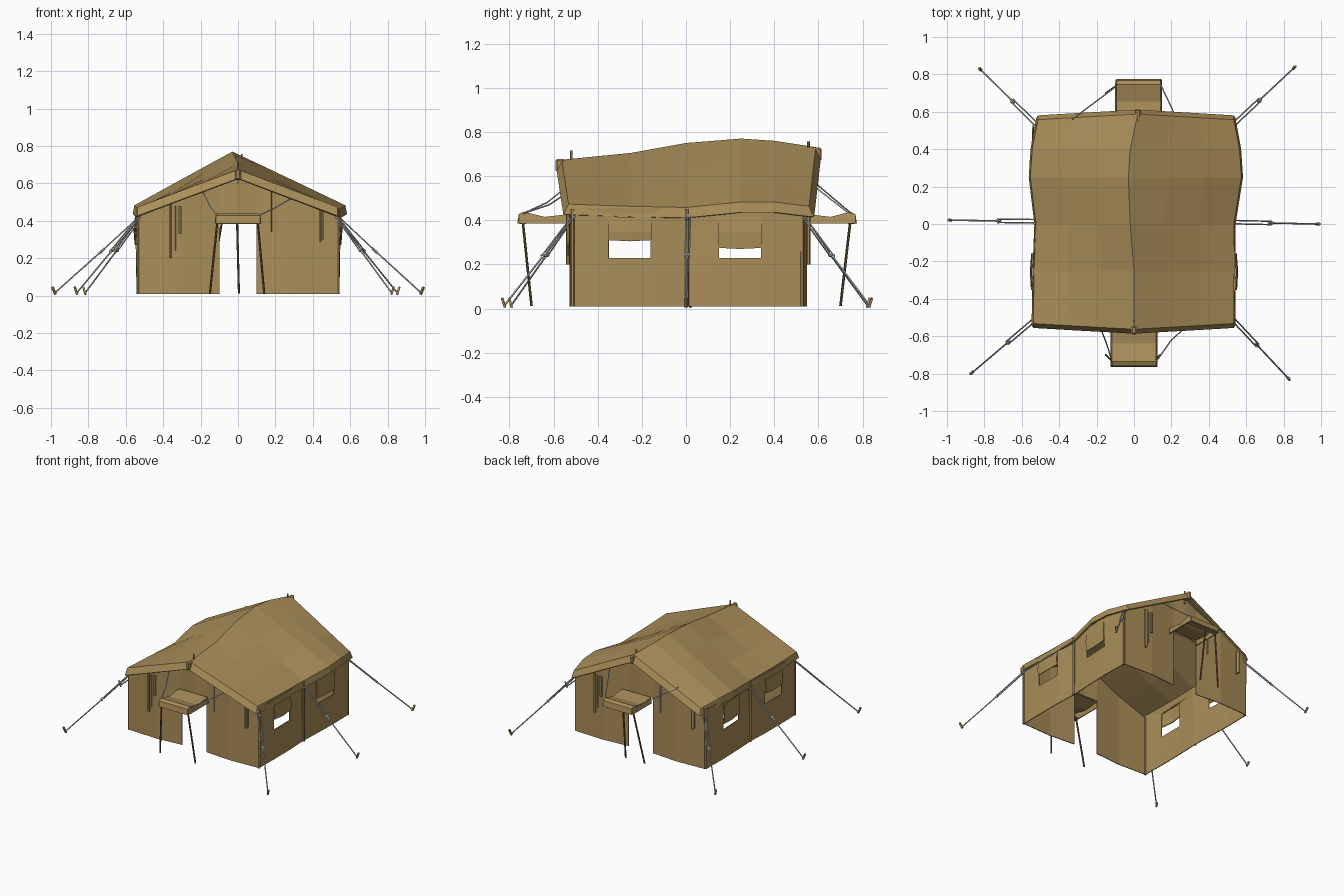
import bpy, bmesh, math
from mathutils import Vector

if "Cube" in bpy.data.objects:
    bpy.data.objects.remove(bpy.data.objects["Cube"])

tan = bpy.data.materials.new("canvas")
tan.diffuse_color = (0.40, 0.27, 0.10, 1)
tan.use_nodes = True
tan.node_tree.nodes["Principled BSDF"].inputs["Base Color"].default_value = tan.diffuse_color
wood = bpy.data.materials.new("wood")
wood.diffuse_color = (0.16, 0.10, 0.04, 1)
wood.use_nodes = True
wood.node_tree.nodes["Principled BSDF"].inputs["Base Color"].default_value = wood.diffuse_color


def finish(bm, name, mat=None, thick=0):
    bmesh.ops.recalc_face_normals(bm, faces=bm.faces)
    me = bpy.data.meshes.new(name)
    bm.to_mesh(me)
    bm.free()
    ob = bpy.data.objects.new(name, me)
    bpy.context.collection.objects.link(ob)
    if mat:
        me.materials.append(mat)
    if thick:
        m = ob.modifiers.new("thickness", 'SOLIDIFY')
        m.thickness = thick
        m.offset = 0
    return ob


def sheet(name, rows, skip=(), mat=tan, thick=0.006):
    """Cloth from rows of points; skip lists open (row, column) cells."""
    bm = bmesh.new()
    v = [[bm.verts.new(p) for p in r] for r in rows]
    for i in range(len(v) - 1):
        for j in range(len(v[0]) - 1):
            if (i, j) not in skip:
                bm.faces.new((v[i][j], v[i][j + 1], v[i + 1][j + 1], v[i + 1][j]))
    bmesh.ops.delete(bm, geom=[w for w in bm.verts if not w.link_faces], context='VERTS')
    return finish(bm, name, mat, thick)


def rods(name, paths, r, mat=None, sides=6):
    """Straight rods along every segment of the paths."""
    bm = bmesh.new()
    for path in paths:
        for a, b in zip(path, path[1:]):
            a, b = Vector(a), Vector(b)
            d = b - a
            m = d.to_track_quat('Z', 'Y').to_matrix().to_4x4()
            m.translation = (a + b) / 2
            bmesh.ops.create_cone(bm, cap_ends=True, segments=sides, radius1=r,
                                  radius2=r, depth=d.length, matrix=m)
    return finish(bm, name, mat)


# Roof: stations of y, ridge x, ridge z, left eave x, right eave x, eave z
stations = [(-.53, 0, .67, -.535, .53, .47), (-.25, 0, .70, -.53, .53, .46),
            (0, -.02, .745, -.52, .53, .455), (.25, -.03, .765, -.55, .57, .48),
            (.40, -.02, .755, -.54, .56, .48), (.555, .02, .727, -.51, .53, .46)]


def roof_row(s, end=0, drop=0):
    y, rx, rz, lx, ex, ez = s
    pts = [(lx - .008, y + end * .01, ez - .045)]
    for edge, ts in ((lx, (0, .33, .67, 1)), (ex, (.67, .33, 0))):
        for t in ts:
            pts.append((edge + (rx - edge) * t, y + end * (.03 * t + .022 * drop),
                        ez + (rz - ez) * t - .045 * drop))
    pts.append((ex + .008, y + end * .01, ez - .045))
    return pts


rows = [roof_row(s, -1 if i == 0 else 1 if i == 5 else 0) for i, s in enumerate(stations)]
sheet("roof", [roof_row(stations[0], -1, 1)] + rows + [roof_row(stations[5], 1, 1)], thick=.01)

# Side walls with window openings, and part-lowered window flaps
ys = [-.52, -.35, -.16, 0, .15, .34, .53]
bulge = [0, .008, .006, -.012, .004, .018, .01]
for name, s in (("right", 1), ("left", -1)):
    def wx(j, z):
        return s * (.532 + bulge[j] * (.4 + z))
    sheet(name + "_wall", [[(wx(j, z), y, z) for j, y in enumerate(ys)]
                           for z in (.01, .23, .30, .41, .455)], skip=((1, 1), (1, 4), (2, 1), (2, 4)))
    for k, (j, zb) in enumerate(((1, .31), (4, .275))):
        ym = (ys[j] + ys[j + 1]) / 2
        sheet(f"{name}_window_flap_{k}",
              [[(wx(j, z) + s * o, ys[j] - .003, z), (wx(j, z) + s * (o + .006), ym, z - d),
                (wx(j + 1, z) + s * o, ys[j + 1] + .003, z)]
               for z, o, d in ((.415, .004, 0), (.35, .01, 0), (zb, .006, .005))])

# End walls with doorway
xs = [-.53, -.3, -.1, 0, .1, .3, .53]
bow = [0, .01, -.006, 0, -.006, .01, 0]
for name, y, s, ridge in (("front", -.515, -1, .66), ("back", .535, 1, .715)):
    sheet(name + "_wall", [[(x, y + s * bow[j], z if z < .43 else .45 + (ridge - .45) * (1 - abs(x) / .53))
                            for j, x in enumerate(xs)] for z in (.01, .22, .42, .9)],
          skip=[(i, j) for i in (0, 1) for j in (2, 3)])

# Door canopies
for name, y0, y1, cx in (("front", -.525, -.755, 0), ("back", .545, .765, .025)):
    s = 1 if y1 > 0 else -1
    ym = (y0 + y1) / 2
    w = .115
    rows = [[(cx + k * a, y, z if a < w + .004 else .385) for k, a in
             ((-1, w + .006), (-1, w), (1, w), (1, w + .006))]
            for y, z in ((y0, .425), (ym, .412), (y1 - s * .02, .435), (y1, .425), (y1 + s * .005, .385))]
    sheet(name + "_canopy", rows, thick=.009)
    # thin hem under the outer edge
    sheet(name + "_canopy_hem", [[(cx + k * w, y1 - s * d, .385) for k in (-1, 1)] for d in (0, .03)])

rods("canopy_poles", [[(-.11, -.74, .40), (-.15, -.70, .012)], [(.105, -.74, .40), (.14, -.70, .012)],
                      [(-.085, .745, .40), (-.15, .70, .012)], [(-.005, .745, .40), (.005, .70, .012)]],
     .006, wood)
rods("canopy_ropes", [[(-.115, -.74, .43), (-.15, -.63, .48), (-.19, -.53, .56)],
                      [(.115, -.74, .43), (.20, -.62, .47), (.30, -.53, .53)],
                      [(-.09, .74, .43), (-.33, .56, .57)], [(.14, .75, .43), (.23, .56, .59)]], .0035, None, 4)

# Wall poles and ridge pegs
rods("wall_poles", [[(x, y, .01), (x, y, .45)] for x in (-.532, .535) for y in (-.515, .005, .525)],
     .009, tan, 6)
rods("ridge_pegs", [[(0, -.52, .60), (0, -.52, .715)], [(.02, .555, .66), (.02, .555, .757)]], .006, tan)
for name, p in (("front_ridge_cap", (0, -.568, .648)), ("back_ridge_cap", (.022, .592, .70))):
    bm = bmesh.new()
    bmesh.ops.create_cube(bm, size=1)
    bmesh.ops.scale(bm, vec=(.03, .045, .06), verts=bm.verts)
    bmesh.ops.bevel(bm, geom=bm.edges[:], offset=.008, segments=1, affect='EDGES')
    bmesh.ops.translate(bm, vec=p, verts=bm.verts)
    finish(bm, name, tan)

# Hanging ties on both end walls
for name, y, s in (("front", -.535, 1), ("back", .555, -1)):
    rods(name + "_ties", [[(s * x, y, a), (s * x, y, b)] for x, a, b in
                          ((-.36, .20, .49), (-.31, .33, .48), (.44, .29, .46), (.45, .30, .46))], .009, tan)
    rods(name + "_cords", [[(s * x, y, a), (s * x, y, b)] for x, a, b in
                           ((-.335, .24, .48), (.18, .34, .57))], .003, None, 4)

# Guy ropes: doubled top half, tensioner, single lower half, stake
double, lower, tension, stakes = [], [], [], []
for ax, ay, fx, fy in ((.53, -.51, .82, -.82), (-.53, -.51, -.86, -.79), (.53, .53, .85, .83),
                       (-.52, .53, -.815, .82), (.54, .01, .975, .0), (-.53, .015, -.975, .02)):
    a, f = Vector((ax, ay, .42)), Vector((fx, fy, .012))
    out = Vector((fx - ax, fy - ay, 0)).normalized()
    side = Vector((-out.y, out.x, 0)) * .009
    m = a.lerp(f, .44)
    double += [[a + side, m + side], [a - side, m - side]]
    tension += [[m - side * 1.5, m + side * 1.5], [m - (f - a) * .03, m + (f - a) * .03]]
    lower.append([m, f + Vector((0, 0, .006))])
    stakes.append([f - Vector((0, 0, .006)), f + out * .018 + Vector((0, 0, .035))])
rods("guy_ropes_double", double, .004, None, 5)
rods("guy_ropes_lower", lower, .0045, None, 5)
rods("rope_tensioners", tension, .007, None, 4)
rods("stakes", stakes, .008, tan, 4)
